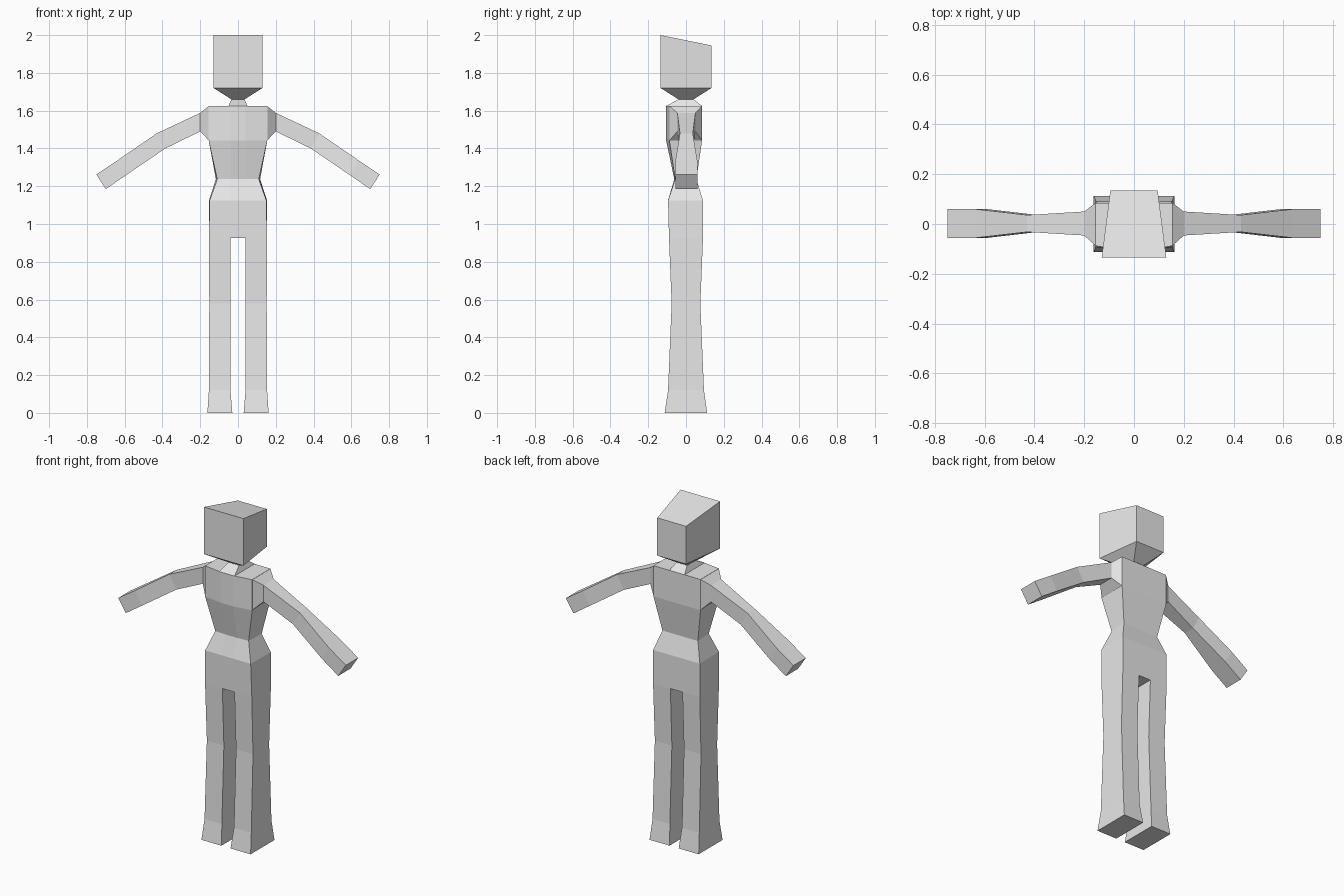
import bpy, bmesh

if "Cube" in bpy.data.objects:
    bpy.data.objects.remove(bpy.data.objects["Cube"])

grey = bpy.data.materials.new("light grey")
grey.use_nodes = True
colour = (0.8, 0.8, 0.8, 1)
grey.diffuse_color = colour
grey.node_tree.nodes["Principled BSDF"].inputs["Base Color"].default_value = colour


def loft(name, rings, mirror=False):
    """Skin matching rings of points and cap both ends."""
    bm = bmesh.new()
    loops = [[bm.verts.new(p) for p in ring] for ring in rings]
    n = len(loops[0])
    for a, b in zip(loops, loops[1:]):
        for i in range(n):
            j = (i + 1) % n
            bm.faces.new((a[i], a[j], b[j], b[i]))
    bm.faces.new(loops[0])
    bm.faces.new(loops[-1])
    bmesh.ops.recalc_face_normals(bm, faces=bm.faces)
    mesh = bpy.data.meshes.new(name)
    bm.to_mesh(mesh)
    bm.free()
    mesh.materials.append(grey)
    obj = bpy.data.objects.new(name, mesh)
    bpy.context.collection.objects.link(obj)
    if mirror:
        obj.modifiers.new("Mirror", 'MIRROR').use_mirror_merge = False
    return obj


def level(z, x0, x1, y0, y1):
    """Horizontal rectangle."""
    return [(x0, y0, z), (x1, y0, z), (x1, y1, z), (x0, y1, z)]


def body_level(z, wf, wb, y_corner, y_mid, y_back, mid=0.04):
    """Horizontal section with a slightly bowed front."""
    return [(-wf, y_corner, z), (-mid, y_mid, z), (mid, y_mid, z), (wf, y_corner, z),
            (wb, y_back, z), (mid, y_back, z), (-mid, y_back, z), (-wb, y_back, z)]


def arm_section(top, bottom, y0, y1):
    """Section across the arm from its top and bottom (x, z)."""
    (xt, zt), (xb, zb) = top, bottom
    return [(xt, y0, zt), (xt, y1, zt), (xb, y1, zb), (xb, y0, zb)]


# Head: wider at the front, sloping crown, tapered underside
loft("head", [
    level(1.66, -0.035, 0.035, -0.04, 0.04),
    [(-0.13, -0.135, 1.72), (0.13, -0.135, 1.72), (0.095, 0.135, 1.72), (-0.095, 0.135, 1.72)],
    [(-0.13, -0.135, 2.0), (0.13, -0.135, 2.0), (0.095, 0.135, 1.945), (-0.095, 0.135, 1.945)],
])

# Neck: flares to the full depth of the shoulders
loft("neck", [
    level(1.625, -0.05, 0.05, -0.104, 0.085),
    level(1.66, -0.035, 0.035, -0.04, 0.04),
])

# Torso from hips to shoulders
loft("torso", [
    body_level(0.925, 0.154, 0.154, -0.09, -0.09, 0.09),
    body_level(1.125, 0.15, 0.154, -0.095, -0.095, 0.09),
    body_level(1.237, 0.11, 0.117, -0.057, -0.062, 0.055),
    body_level(1.442, 0.155, 0.155, -0.088, -0.105, 0.085),
    body_level(1.625, 0.155, 0.155, -0.088, -0.105, 0.085),
])

# Legs, mirrored
loft("legs", [
    level(0.0, 0.03, 0.162, -0.113, 0.112),
    level(0.12, 0.04, 0.154, -0.095, 0.095),
    level(0.58, 0.04, 0.152, -0.076, 0.076),
    level(0.925, 0.04, 0.154, -0.09, 0.09),
], mirror=True)

# Shoulders and arms, mirrored
loft("arms", [
    arm_section((0.154, 1.625), (0.154, 1.442), -0.088, 0.085),
    arm_section((0.2, 1.588), (0.2, 1.49), -0.046, 0.05),
    arm_section((0.43, 1.48), (0.385, 1.4), -0.032, 0.036),
    arm_section((0.64, 1.336), (0.592, 1.259), -0.056, 0.06),
    arm_section((0.75, 1.262), (0.7, 1.185), -0.056, 0.06),
], mirror=True)
